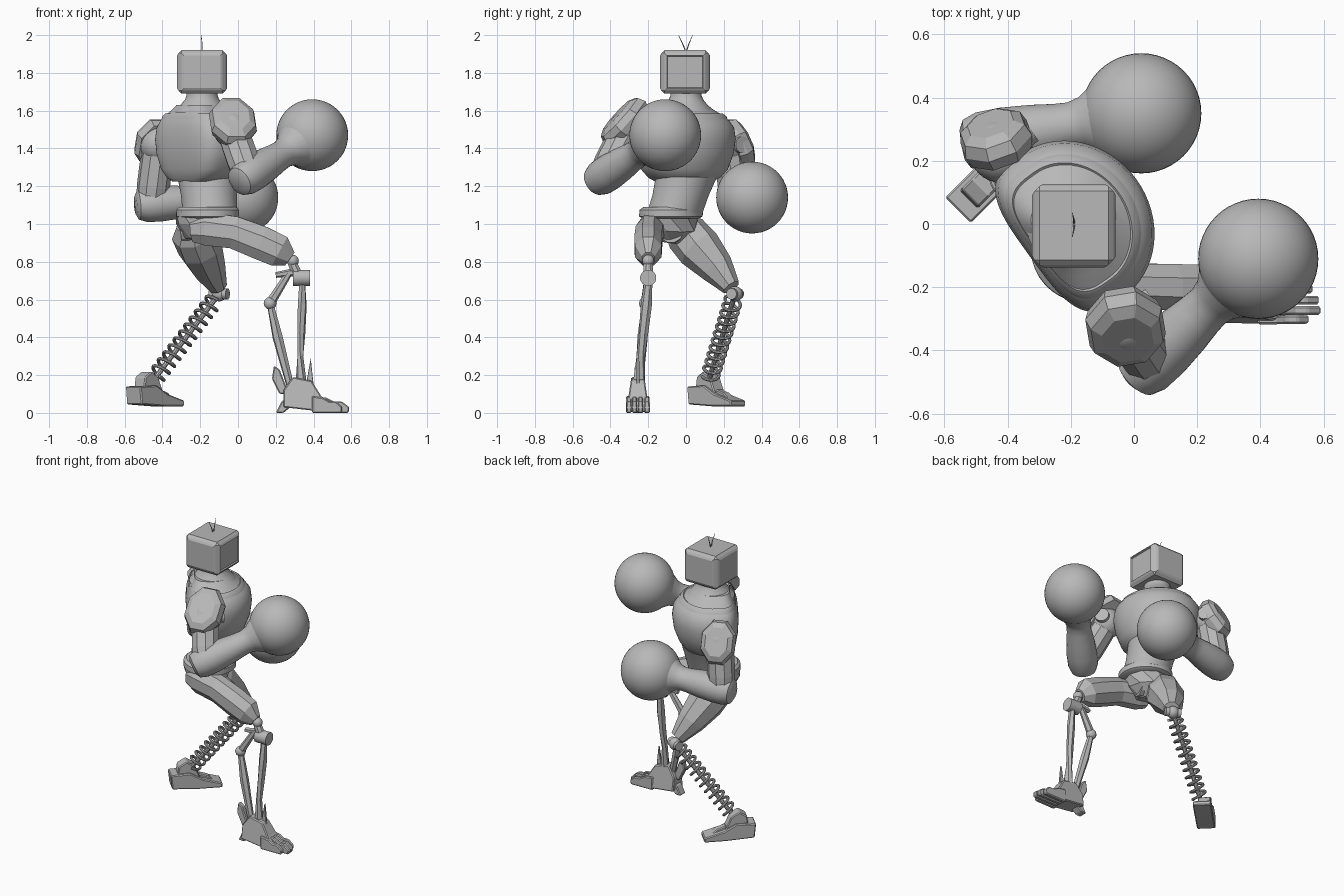
import bpy, bmesh
from math import sin, cos, pi, radians, copysign
from mathutils import Vector, Matrix

old = bpy.data.objects.get("Cube")
if old:
    bpy.data.objects.remove(old)

SHADE = (0.48, 0.48, 0.48, 1)
grey = bpy.data.materials.new("plain_grey")
grey.use_nodes = True
grey.diffuse_color = SHADE
grey.node_tree.nodes["Principled BSDF"].inputs["Base Color"].default_value = SHADE


def finish(name, bm, smooth=False, bevel=0):
    bmesh.ops.recalc_face_normals(bm, faces=bm.faces)
    mesh = bpy.data.meshes.new(name)
    bm.to_mesh(mesh)
    bm.free()
    obj = bpy.data.objects.new(name, mesh)
    bpy.context.collection.objects.link(obj)
    mesh.materials.append(grey)
    if bevel:
        mod = obj.modifiers.new("Bevel", 'BEVEL')
        mod.width = bevel
        mod.segments = 1
    if smooth:
        bpy.ops.object.select_all(action='DESELECT')
        obj.select_set(True)
        bpy.context.view_layer.objects.active = obj
        bpy.ops.object.shade_smooth_by_angle(angle=radians(35))
    return obj


def skin(bm, rings):
    """Join rings of vertices and cap both ends; returns the side faces."""
    loops = [[bm.verts.new(p) for p in ring] for ring in rings]
    n = len(loops[0])
    sides = []
    for a, b in zip(loops, loops[1:]):
        for i in range(n):
            j = (i + 1) % n
            sides.append(bm.faces.new((a[i], a[j], b[j], b[i])))
    bm.faces.new(loops[0][::-1])
    bm.faces.new(loops[-1])
    return sides


def tube(name, path, sides=24, smooth=True, flat=1.0, panel=0):
    """Limb through (x, y, z, radius) stations, optionally with sunken panels."""
    pts = [Vector(p[:3]) for p in path]
    rings = []
    for k, p in enumerate(pts):
        way = pts[min(k + 1, len(pts) - 1)] - pts[max(k - 1, 0)]
        q = way.to_track_quat('Z', 'Y')
        r = path[k][3]
        turn = [2 * pi * (i + 0.5) / sides for i in range(sides)]
        rings.append([p + q @ Vector((r * flat * cos(t), r * sin(t), 0)) for t in turn])
    bm = bmesh.new()
    faces = skin(bm, rings)
    if panel:
        bmesh.ops.inset_individual(bm, faces=faces, thickness=0.008, depth=panel)
    return finish(name, bm, smooth)


def along(start, end, stations):
    """Stations (fraction, radius) on a straight line."""
    a, b = Vector(start), Vector(end)
    return [(*a.lerp(b, t), r) for t, r in stations]


def ball(name, centre, radius, segments=32):
    bm = bmesh.new()
    bmesh.ops.create_uvsphere(bm, u_segments=segments, v_segments=segments // 2,
                              radius=radius, matrix=Matrix.Translation(centre))
    return finish(name, bm, True)


def prism(name, origin, angle, profile, width, bevel=0.006, taper=1.0):
    """Side profile (forward, up) extruded sideways about its middle."""
    place = Matrix.Translation((*origin, 0)) @ Matrix.Rotation(radians(angle), 4, 'Z')
    top = max(z for _, z in profile)
    rings = []
    for s in (-0.5, 0.5):
        rings.append([place @ Vector((x, s * width * (1 - (1 - taper) * z / top), z))
                      for x, z in profile])
    bm = bmesh.new()
    skin(bm, rings)
    return finish(name, bm, False, bevel)


# Torso: sections round in front, square at the back, long across the shoulders
def torso(name, sections, back_power=1.0, turn=-54):
    spin = Matrix.Rotation(radians(turn), 3, 'Z')
    rings = []
    for z, cx, cy, wide, front, back in sections:
        ring = []
        for i in range(64):
            t = 2 * pi * i / 64
            c, s = cos(t), sin(t)
            power = 1.0 if s > 0 else back_power
            p = Vector((wide * copysign(abs(c) ** power, c),
                        (front if s > 0 else back) * copysign(abs(s) ** power, s), 0))
            ring.append(spin @ p + Vector((cx, cy, z)))
        rings.append(ring)
    bm = bmesh.new()
    skin(bm, rings)
    return finish(name, bm, True)


torso("chest", [(z, -0.195, -.005, w, f, b) for z, w, f, b in (
    (1.225, .15, .14, .12), (1.245, .19, .18, .135), (1.29, .235, .21, .15),
    (1.37, .265, .24, .163), (1.45, .278, .25, .166), (1.51, .268, .243, .16),
    (1.55, .24, .215, .15), (1.58, .2, .175, .135), (1.605, .155, .14, .12),
    (1.63, .12, .115, .11))], .58)
torso("collar", [(z, -0.195, -.005, w, f, b) for z, w, f, b in (
    (1.54, .24, .215, .15), (1.57, .228, .2, .145), (1.585, .208, .18, .135), (1.575, .195, .17, .13))], .58)
torso("neck", [(z, -0.19, 0, r, r, r) for z, r in (
    (1.59, .15), (1.63, .115), (1.66, .09), (1.68, .083), (1.71, .08))])
torso("waist", [(1.25, -.165, 0, .165, .165, .15), (1.15, -.155, -.03, .15, .15, .145),
                (1.06, -.15, -.06, .15, .145, .14)])
torso("belt", [(1.03, -.16, -.08, .15, .15, .15), (1.04, -.16, -.08, .17, .165, .165),
               (1.075, -.16, -.078, .17, .165, .165), (1.09, -.16, -.075, .15, .15, .15)])
tube("pelvis", [(-.18, -.08, 1.05, .15), (-.19, -.08, .98, .14), (-.2, -.09, .91, .08)], 10, False)

# Television head: sloped raised panels on the walls, framed screen towards +x
HEAD = Vector((-0.19, -0.005, 1.805))
bm = bmesh.new()
bmesh.ops.create_cube(bm, size=1, matrix=Matrix.Translation(HEAD) @ Matrix.Diagonal((.25, .25, .23, 1)))
bmesh.ops.bevel(bm, geom=bm.edges[:], offset=0.016, segments=1, affect='EDGES')
bm.normal_update()
walls = [f for f in bm.faces if f.calc_area() > 0.02 and abs(f.normal.z) < 0.5]
bmesh.ops.inset_individual(bm, faces=walls, thickness=0.018, depth=0.007)
bm.normal_update()
screen = [f for f in walls if f.normal.x > 0.9]
bmesh.ops.inset_individual(bm, faces=screen, thickness=0.005, depth=-0.008)
finish("television_head", bm)
for side, tip in (("right", -.04), ("left", .035)):
    tube(side + "_antenna", [(-.19, 0, 1.91, .003), (-.19, tip * .4, 1.95, .003), (-.195, tip, 2.0, .001)], 6)


# Arms: shoulder pads, upper arms, forearms and round gloves
def arm(side, shoulder, elbow, glove, pad, out, size):
    ball(side + "_shoulder", shoulder, 0.1)
    tube(side + "_upper_arm", along(shoulder, elbow, ((0, .085), (.4, .088), (.7, .088), (1, .08))), 10, False, 1, -.004)
    ball(side + "_elbow", elbow, 0.088)
    tube(side + "_forearm", along(elbow, glove, (
        (-.17, .05), (-.14, .078), (-.05, .094), (.1, .096), (.3, .088), (.45, .078),
        (.54, .075), (.62, .085), (.72, .12), (.85, .15))))
    ball(side + "_glove", glove, 0.19, 48)
    c, n = Vector(pad), Vector(out).normalized()
    tube(side + "_shoulder_pad", [(*(c + n * d), r * size) for d, r in (
        (-.055, .9), (-.015, 1), (.025, .9), (.045, .65))], 8, False, 0.8, -.003)
    # Round bolt facing the front of the chest
    face = Vector((.8, .6, 0))
    s = Vector(shoulder)
    tube(side + "_shoulder_bolt", [(*(s + face * d), .045) for d in (.05, .115)], 16)


arm("right", (-.03, -.31, 1.5), (.055, -.435, 1.255), (.393, -.11, 1.47),
    (-.025, -.335, 1.548), (.12, -.72, .66), .165)
arm("left", (-.42, .23, 1.42), (-.46, .265, 1.105), (.023, .35, 1.14),
    (-.44, .28, 1.43), (-.3, .83, .42), .15)

# Thighs with sunken armour panels
tube("right_thigh", [(-.24, -.16, .97, .07), (-.17, -.18, .975, .095), (-.02, -.195, .955, .093), (.12, -.2, .9, .097),
                     (.22, -.2, .855, .093), (.275, -.2, .815, .045)], 8, False, .82, -.006)
tube("left_thigh", [(-.25, -.05, 1.0, .08), (-.24, .0, .95, .115), (-.2, .07, .87, .12), (-.155, .165, .765, .092),
                    (-.105, .24, .665, .05)], 8, False, 1, -.008)
tube("left_hip_joint", [(-.29, -.04, .97, .07), (-.1, -.08, .97, .07)], 12, False)

# Right lower leg: knee roller, front strut and jointed rear strut
ball("right_knee_ball", (.29, -.2, .805), .032, 16)
tube("right_knee_roller", [(.29, -.2, .715, .043), (.38, -.2, .715, .043)], 20)
tube("right_knee_link", [(.28, -.2, .81, .025), (.32, -.2, .72, .03)], 8, False)
tube("right_knee_bracket", [(.2, -.2, .73, .015), (.3, -.2, .745, .022)], 6, False)
tube("right_front_strut", [(.34, -.2, .69, .022), (.34, -.21, .57, .03), (.335, -.225, .42, .026),
                           (.33, -.24, .3, .022), (.335, -.25, .13, .038)], 6, False, .8)
tube("right_rear_strut_top", [(.27, -.2, .74, .018), (.17, -.215, .58, .026)], 6, False)
ball("right_rear_joint", (.17, -.215, .58), .034, 12)
tube("right_rear_strut_bottom", [(.17, -.215, .58, .018), (.21, -.23, .4, .028), (.28, -.25, .13, .02)], 6, False)

# Right foot: clawed, with staggered toes towards +x
spot = (.34, -.255)
prism("right_foot", spot, 0, [(-.1, .03), (-.1, .12), (-.05, .19), (.05, .17), (.1, .09), (.14, .05), (.12, .005)], .125, .006, .55)
prism("right_heel", spot, 0, [(-.14, 0), (-.11, .06), (-.05, .1), (-.05, .04), (-.1, 0)], .06)
prism("right_heel_fin", spot, 0, [(-.16, .18), (-.15, .25), (-.12, .23), (-.07, .1), (-.12, .1)], .035)
prism("right_spur", spot, 0, [(.02, .15), (.045, .29), (.06, .15)], .015, .002)
for i, (shift, angle, reach) in enumerate(((-.05, 1, .85), (-.018, 0, 1), (.014, 0, .98), (.046, 1, .9))):
    prism(f"right_toe_{i + 1}", (spot[0], spot[1] + shift), angle, [
        (x * reach, z) for x, z in ((.06, 0), (.06, .09), (.13, .08), (.17, .06), (.21, .06), (.25, .03), (.245, 0))], .028)

# Left lower leg: knee, rod and coil spring
knee, ankle = Vector((-.1, .26, .63)), Vector((-.45, .12, .17))
ball("left_knee_ball", knee, .04, 20)
tube("left_knee_cap", along(knee + Vector((-.045, .02, 0)), knee + Vector((.045, -.02, 0)), ((0, .03), (1, .03))), 12)
tube("left_spring_rod", along(knee, ankle, ((0, .014), (1, .014))), 10)
q = (ankle - knee).to_track_quat('Z', 'Y')
TURNS, STEPS = 11, 18
coil = []
for i in range(TURNS * STEPS + 1):
    t = i / (TURNS * STEPS)
    a = 2 * pi * i / STEPS
    p = knee.lerp(ankle, .07 + .88 * t) + q @ Vector((.045 * cos(a), .045 * sin(a), 0))
    coil.append((*p, .009))
tube("left_spring", coil, 8)

# Left foot: plain wedge with an ankle block
spot = (-.44, .16)
prism("left_foot", spot, 45, [(-.155, .045), (-.165, .14), (-.04, .145), (.04, .1), (.165, .065),
                              (.165, .035), (.02, .035)], .115)
prism("left_ankle_block", spot, 45, [(-.12, .12), (-.11, .19), (-.06, .22), (-.01, .19), (.03, .1)], .08)
prism("left_toe_ridge", spot, 45, [(.01, .08), (.02, .125), (.08, .105), (.13, .06)], .05)
